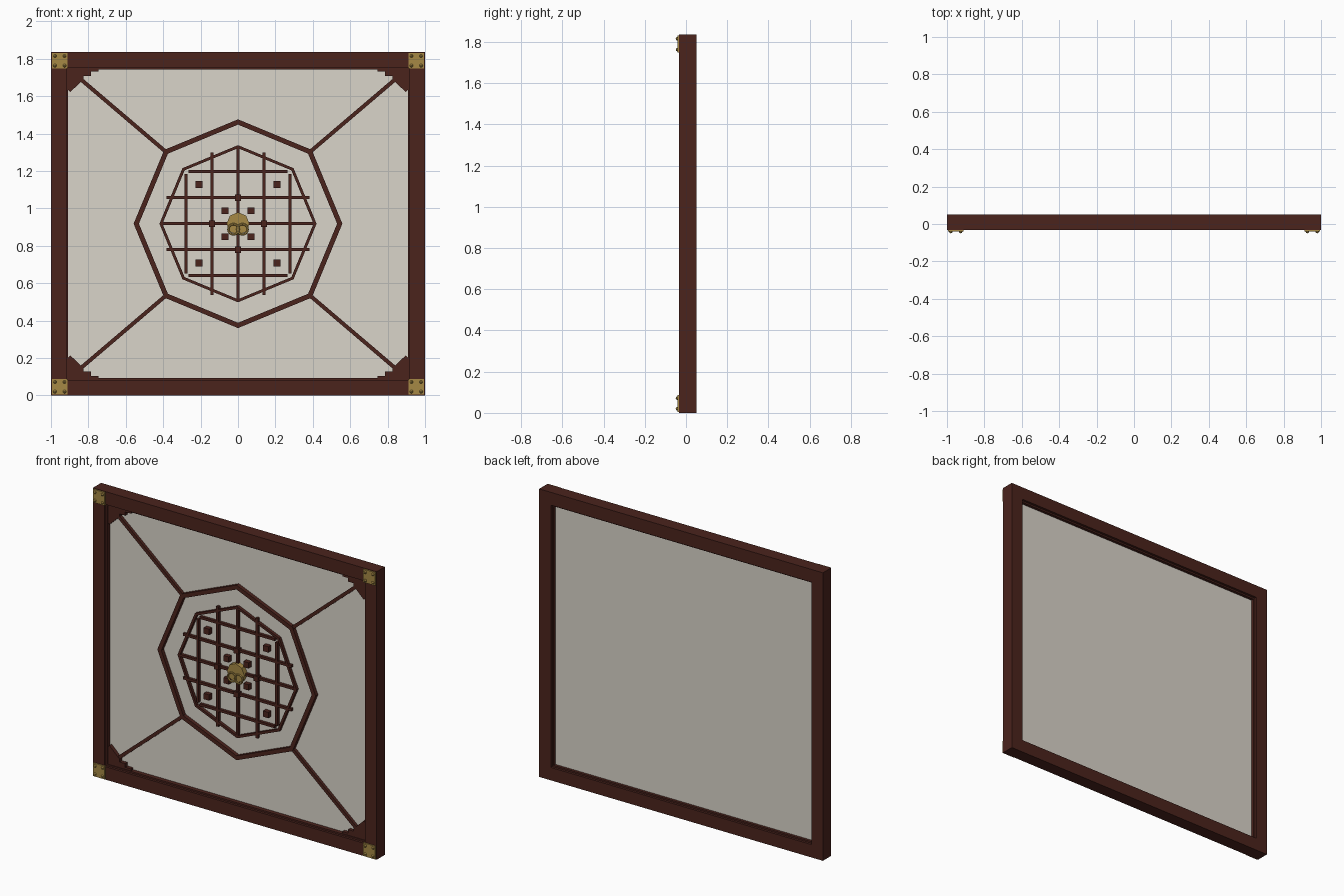
import bpy, bmesh
from math import cos, sin, pi, hypot

if "Cube" in bpy.data.objects:
    bpy.data.objects.remove(bpy.data.objects["Cube"])

H, CZ = 1.835, 0.918


def material(name, rgba):
    m = bpy.data.materials.new(name)
    m.diffuse_color = rgba
    m.use_nodes = True
    m.node_tree.nodes["Principled BSDF"].inputs["Base Color"].default_value = m.diffuse_color
    return m


WOOD = material("dark_wood", (0.07, 0.017, 0.012, 1))
BRASS = material("brass", (0.38, 0.25, 0.06, 1))
PAPER = material("paper", (0.70, 0.66, 0.59, 0.85))


def prisms(name, outlines, y0, y1, mat):
    """Extrude closed x-z outlines from y0 to y1 as one object."""
    bm = bmesh.new()
    for pts in outlines:
        a = [bm.verts.new((x, y0, z)) for x, z in pts]
        b = [bm.verts.new((x, y1, z)) for x, z in pts]
        bm.faces.new(a)
        bm.faces.new(b[::-1])
        for i in range(len(pts)):
            j = (i + 1) % len(pts)
            bm.faces.new((a[i], b[i], b[j], a[j]))
    bmesh.ops.recalc_face_normals(bm, faces=bm.faces)
    me = bpy.data.meshes.new(name)
    bm.to_mesh(me)
    bm.free()
    me.materials.append(mat)
    ob = bpy.data.objects.new(name, me)
    bpy.context.collection.objects.link(ob)
    return ob


def rect(x0, x1, z0, z1):
    return [(x0, z0), (x1, z0), (x1, z1), (x0, z1)]


def square(x, z, s):
    return rect(x - s / 2, x + s / 2, z - s / 2, z + s / 2)


def bar(x0, z0, x1, z1, w):
    l = hypot(x1 - x0, z1 - z0)
    nx, nz = -(z1 - z0) / l * w / 2, (x1 - x0) / l * w / 2
    return [(x0 + nx, z0 + nz), (x1 + nx, z1 + nz), (x1 - nx, z1 - nz), (x0 - nx, z0 - nz)]


def octagon(r, w):
    """Eight mitred bars with outer corner radius r."""
    p = lambda rad, i: (rad * cos(i * pi / 4), CZ + rad * sin(i * pi / 4))
    q = r - w / cos(pi / 8)
    return [[p(r, i), p(r, i + 1), p(q, i + 1), p(q, i)] for i in range(8)]


def four(pts):
    """Mirror an outline, given relative to the centre, into all four quadrants."""
    return [[(sx * x, CZ + sz * z) for x, z in pts] for sx in (-1, 1) for sz in (-1, 1)]


# Outer frame
prisms("frame_rails", [rect(-1, 1, 0, 0.082), rect(-1, 1, H - 0.082, H)], -0.033, 0.05, WOOD)
prisms("frame_stiles", [rect(-1, -0.918, 0.082, H - 0.082),
                        rect(0.918, 1, 0.082, H - 0.082)], -0.033, 0.05, WOOD)

# Thin inner lip and paper panel
prisms("inner_lip", [rect(-0.918, 0.918, 0.082, 0.092), rect(-0.918, 0.918, H - 0.092, H - 0.082),
                     rect(-0.918, -0.908, 0.092, H - 0.092),
                     rect(0.908, 0.918, 0.092, H - 0.092)], -0.018, 0.035, WOOD)
prisms("paper_panel", [rect(-0.91, 0.91, 0.09, H - 0.09)], 0.009, 0.017, PAPER)

# Octagonal rings
prisms("outer_octagon", octagon(0.558, 0.026), -0.015, 0.01, WOOD)
prisms("inner_octagon", octagon(0.42, 0.015), -0.010, 0.01, WOOD)

# Lattice inside the inner octagon
uprights, crossbars = [], []
for off, lv, lh in ((0, 0.41, 0.41), (0.139, 0.382, 0.382), (0.278, 0.265, 0.265)):
    for s in ((1,) if off == 0 else (-1, 1)):
        uprights.append(bar(s * off, CZ - lv, s * off, CZ + lv, 0.016))
        crossbars.append(bar(-lh, CZ + s * off, lh, CZ + s * off, 0.016))
prisms("lattice_uprights", uprights, -0.011, 0.01, WOOD)
prisms("lattice_crossbars", crossbars, -0.009, 0.01, WOOD)

# Small square blocks
blocks = four(square(0.209, 0.209, 0.037)) + four(square(0.07, 0.07, 0.036))
blocks += [square(x, CZ + z, 0.034) for x, z in
           ((0, 0.139), (0, -0.139), (0.139, 0), (-0.139, 0))]
prisms("lattice_blocks", blocks, -0.020, 0.01, WOOD)

# Diagonal braces from octagon to corners
prisms("diagonal_braces", four(bar(0.392, 0.39, 0.85, 0.78, 0.021)), -0.010, 0.01, WOOD)

# Stepped corner brackets
bracket = [(0.915, 0.835), (0.745, 0.835), (0.745, 0.813), (0.785, 0.813), (0.785, 0.79),
           (0.825, 0.79), (0.825, 0.772), (0.897, 0.704), (0.915, 0.722)]
prisms("corner_brackets", four(bracket), -0.014, 0.01, WOOD)

# Brass corner plates with rivets
prisms("corner_plates", four(square(0.953, 0.872, 0.084)), -0.041, -0.03, BRASS)
bm = bmesh.new()
for sx in (-1, 1):
    for z in (0.046, H - 0.046):
        for dx in (-0.026, 0.026):
            for dz in (-0.026, 0.026):
                new = bmesh.ops.create_uvsphere(bm, u_segments=8, v_segments=6, radius=0.009)
                bmesh.ops.translate(bm, verts=new["verts"], vec=(sx * 0.953 + dx, -0.041, z + dz))
me = bpy.data.meshes.new("plate_rivets")
bm.to_mesh(me)
bm.free()
me.materials.append(BRASS)
bpy.context.collection.objects.link(bpy.data.objects.new("plate_rivets", me))

# Central brass boss with two ring pulls
boss = [(0.061 * cos(i * pi / 4 + pi / 2), CZ + 0.061 * sin(i * pi / 4 + pi / 2)) for i in range(8)]
prisms("centre_boss", [boss], -0.024, 0.01, BRASS)
for side, x in (("left", -0.024), ("right", 0.024)):
    bpy.ops.mesh.primitive_torus_add(major_segments=16, minor_segments=6, major_radius=0.028,
                                     minor_radius=0.006, location=(x, -0.028, 0.888),
                                     rotation=(pi / 2, 0, 0))
    ring = bpy.context.object
    ring.name = "ring_pull_" + side
    ring.data.materials.append(BRASS)
